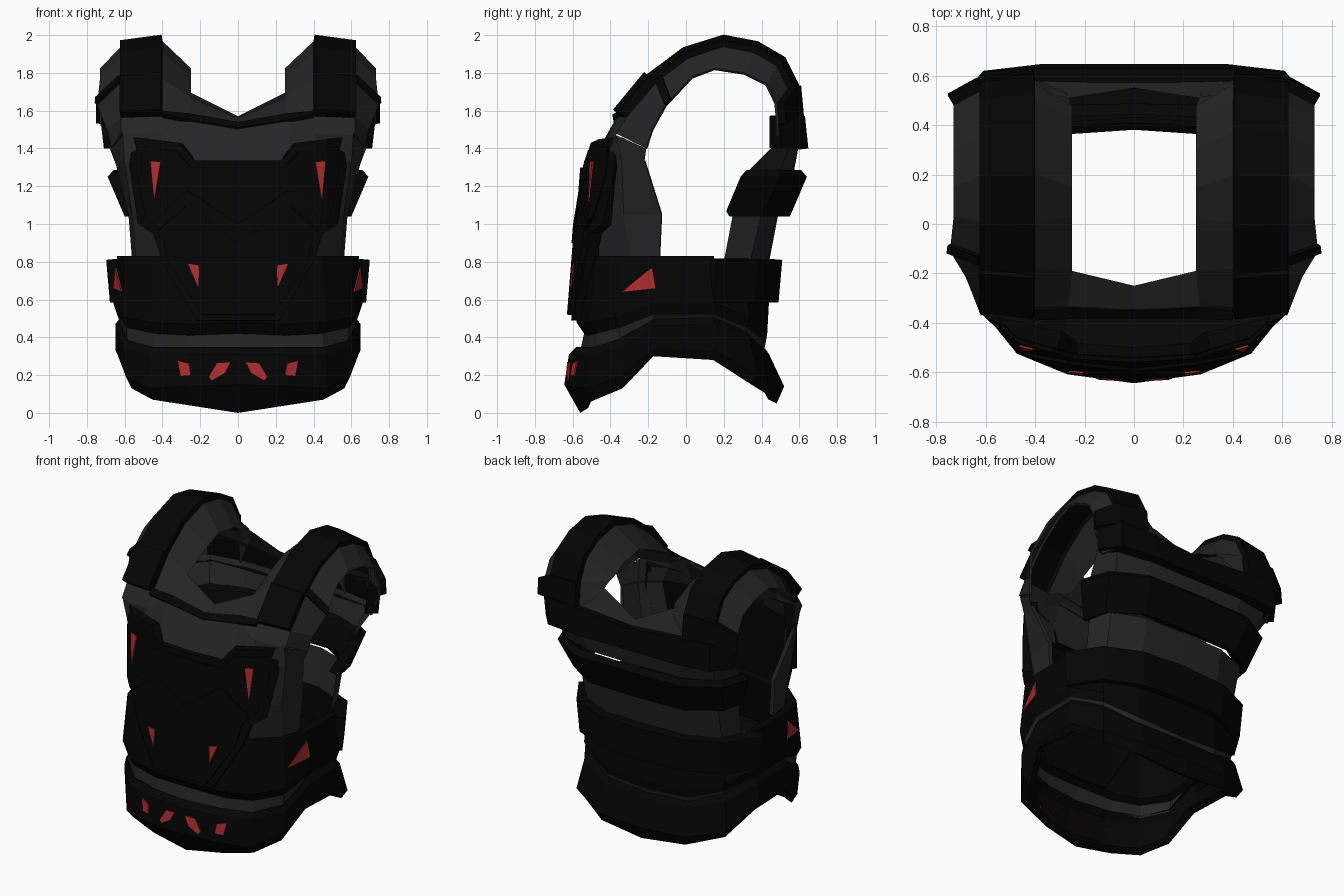
import bpy, bmesh
from mathutils import Vector

if "Cube" in bpy.data.objects:
    bpy.data.objects.remove(bpy.data.objects["Cube"])


def material(name, rgb):
    m = bpy.data.materials.new(name)
    m.diffuse_color = (*rgb, 1)
    m.use_nodes = True
    m.node_tree.nodes["Principled BSDF"].inputs["Base Color"].default_value = m.diffuse_color
    return m


GREY = material("dark_grey", (0.018, 0.018, 0.019))
BLACK = material("black", (0.0012, 0.0012, 0.0013))
RED = material("red", (0.4, 0.026, 0.028))


def finish(name, bm, mat, rim=0, lift=0):
    """Half sheet -> lifted along normals, given an inward rim, mirrored."""
    bm.normal_update()
    normals = {v: v.normal.copy() for v in bm.verts}
    for v in bm.verts:
        if abs(v.co.x) < 1e-4:
            normals[v].x = 0
        v.co += normals[v] * lift
    if rim:
        border = [e for e in bm.edges if e.is_boundary
                  and max(abs(v.co.x) for v in e.verts) > 1e-4]
        ends = {v for e in border for v in e.verts}
        inner = {v: bm.verts.new(v.co - normals[v] * rim) for v in ends}
        for e in border:
            a, b = (l.vert for l in (e.link_loops[0], e.link_loops[0].link_loop_next))
            bm.faces.new((b, a, inner[a], inner[b]))
    me = bpy.data.meshes.new(name)
    bm.to_mesh(me)
    bm.free()
    ob = bpy.data.objects.new(name, me)
    bpy.context.collection.objects.link(ob)
    me.materials.append(mat)
    ob.modifiers.new("mirror", 'MIRROR')
    return ob


def loft(name, rows, mat, rim=0, lift=0):
    """Quad grid through rows of points (bottom to top, outward facing)."""
    bm = bmesh.new()
    vs = [[bm.verts.new(p) for p in r] for r in rows]
    for a, b in zip(vs, vs[1:]):
        for i in range(len(a) - 1):
            bm.faces.new((a[i], a[i + 1], b[i + 1], b[i]))
    return finish(name, bm, mat, rim, lift)


def level(z, *xy):
    return [(x, y, z) for x, y in xy]


# Waist outline from front centre round to back centre
WAIST = [(0, -.5), (.25, -.48), (.43, -.435), (.555, -.33), (.6, -.17),
         (.6, .14), (.5, .3), (.3, .39), (0, .41)]


def wrap(name, levels, mat, rim=0, first=0, last=8):
    """Band round the waist; each level is (offset, z), single or per column."""
    rows = []
    for off, zs in levels:
        row = []
        for i in range(first, last + 1):
            a, b = Vector(WAIST[max(i - 1, 0)]), Vector(WAIST[min(i + 1, 8)])
            t = (b - a).normalized()
            o = off[i] if isinstance(off, list) else off
            z = zs[i] if isinstance(zs, list) else zs
            x, y = WAIST[i][0] + t.y * o, WAIST[i][1] - t.x * o
            row.append((x if WAIST[i][0] else 0, y, z))
        rows.append(row)
    return loft(name, rows, mat, rim)


# Waist: upper belt, raised rear belt, grey gap, flared lower belt
belt_low = [.42, .41, .42, .45, .52, .52, .45, .38, .36]
belt_top = [.35, .35, .35, .39, .5, .51, .43, .35, .34]
low_off = [.04, .04, .04, .04, .04, .04, .03, .02, .01]
gap_off = [.06, .05, .045, .035, .01, .01, .01, .005, 0]
belt_off = [.08, .08, .08, .07, .06, .06, .05, .03, .02]
belt_mid = [z + .06 for z in belt_low]
wrap("waist_gap", [(gap_off, [z - .02 for z in belt_top]), (low_off, belt_low)], GREY)
wrap("upper_belt", [(low_off, belt_low), (belt_off, belt_mid), (.04, .83)], BLACK, .05, 0, 5)
wrap("rear_waist", [(low_off, belt_low), (belt_off, belt_mid), (.03, .6)], BLACK, 0, 5)
wrap("rear_belt", [(.08, .585), (.1, .81)], BLACK, .08, 5)
wrap("lower_belt", [
    ([.06, .06, .05, .01, .03, .02, .06, .07, .07], [0, .04, .07, .13, .3, .28, .15, .08, .05]),
    ([.145, .13, .1, .045, .05, .05, .1, .11, .11], [.15, .14, .13, .19, .34, .33, .2, .15, .14]),
    ([.12, .11, .08, .06, .05, .05, .05, .04, .03], [.31, .31, .31, .34, .46, .47, .39, .32, .31]),
    ([.08, .07, .06, .05, .02, .02, .02, .01, .01], belt_top)], BLACK, .05)

# Chest shell beside and above the chest plate
brow = level(1.33, (0, -.5), (.28, -.48), (.48, -.43), (.6, -.34), (.65, -.22))
neck = [(0, -.36, 1.53), (.27, -.37, 1.56), (.4, -.4, 1.48), (.61, -.37, 1.47), (.67, -.21, 1.4)]
loft("chest_side", [
    level(.8, (.4, -.46), (.54, -.29), (.56, -.14)),
    level(1.05, (.44, -.46), (.56, -.33), (.58, -.13)),
    brow[2:]], GREY, .025)
loft("upper_chest", [brow, neck], GREY)
loft("neck_lip", [neck[:2], [(0, -.25, 1.56), (.25, -.19, 1.67)]], GREY)
loft("neck_trim", [[(0, -.385, 1.51), (.25, -.385, 1.55), (.4, -.39, 1.58)],
     [(0, -.35, 1.54), (.25, -.34, 1.585), (.4, -.35, 1.6)]], BLACK, .02)

# Back shell strips between the raised bands
loft("lower_back", [
    level(.8, (.56, .2), (.51, .34), (.3, .43), (0, .44)),
    level(1.06, (.57, .25), (.52, .4), (.3, .48), (0, .49))], GREY)
loft("middle_back", [
    level(1.27, (.63, .32), (.56, .49), (.35, .56), (0, .57)),
    level(1.43, (.69, .48), (.6, .56), (.37, .6), (0, .6))], GREY)
loft("upper_back", [
    [(.71, .5, 1.54), (.6, .58, 1.54), (.37, .59, 1.54), (0, .58, 1.52)],
    [(.72, .49, 1.6), (.6, .57, 1.6), (.26, .51, 1.7), (0, .55, 1.57)]], GREY)
loft("middle_back_band", [
    level(1.04, (.6, .23), (.57, .4), (.36, .54), (0, .55)),
    level(1.25, (.69, .31), (.62, .5), (.4, .63), (0, .64)),
    level(1.285, (.66, .32), (.6, .48), (.38, .6), (0, .61))], BLACK, .07)
loft("upper_back_band", [
    level(1.4, (.71, .5), (.61, .62), (.37, .648), (0, .648)),
    [(.73, .5, 1.57), (.61, .615, 1.58), (.37, .63, 1.57), (0, .63, 1.54)]], BLACK, .085)

# Shoulder arches: crest line, outer edge line and neck-side edge
CREST = [(-.4, 1.48), (-.345, 1.57), (-.18, 1.77), (0, 1.905), (.2, 1.968),
         (.37, 1.935), (.5, 1.86), (.565, 1.73), (.58, 1.57), (.59, 1.4)]
EDGE = [(-.21, 1.4), (-.18, 1.5), (-.11, 1.63), (.03, 1.78), (.15, 1.825),
        (.31, 1.8), (.43, 1.74), (.48, 1.64), (.49, 1.53), (.49, 1.38)]
OUT = [.67, .695, .745, .73, .73, .73, .73, .73, .73, .67]
NECK = {0: (.27, -.37, 1.56), 1: (.26, -.3, 1.6), 2: (.25, -.19, 1.67),
        7: (.25, .475, 1.73), 8: (.27, .53, 1.67), 9: (.33, .57, 1.55)}
centre = Vector((.15, 1.45))
arch = []
for i, (c, e, out) in enumerate(zip(CREST, EDGE, OUT)):
    drop = Vector(c) + (centre - Vector(c)).normalized() * .03
    arch.append([NECK.get(i, (.25, *e)), (.4, *c), (.62, *drop), (out, *e)])
loft("shoulder_inner", [r[:2] for r in arch], GREY)
loft("shoulder_outer", [r[2:] for r in arch], GREY, .015)
loft("shoulder_front", [neck[2:4], [r for r in arch[1][1:3]]], GREY)
loft("shoulder_strap", [r[1:3] for r in arch[1:9]], BLACK, .035, .035)
loft("front_strap_pad", [r[1:3] for r in arch[1:3]], BLACK, .05, .055)
step = [Vector(a).lerp(Vector(b), .22) for a, b in zip(arch[2], arch[3])]
loft("front_shoulder_trim", [arch[2][2:], step[2:]], BLACK, .025, .02)
loft("rear_strap_pad", [r[1:] for r in arch[7:9]], BLACK, .045, .045)


# Layered chest plates: flat outline folded at vertical creases
FOLD = [(0, -.6), (.26, -.585), (.47, -.53), (.6, -.41)]


def plate(name, outline, lift, rim):
    bm = bmesh.new()
    bm.faces.new([bm.verts.new((x, 0, z)) for x, z in outline])
    for x, _ in FOLD[1:3]:
        bmesh.ops.bisect_plane(bm, geom=bm.verts[:] + bm.edges[:] + bm.faces[:],
                               plane_co=(x, 0, 0), plane_no=(1, 0, 0))
    for v in bm.verts:
        for (x0, y0), (x1, y1) in zip(FOLD, FOLD[1:]):
            if x0 - 1e-4 <= v.co.x <= x1 + 1e-4:
                v.co.y = y0 + (y1 - y0) * (v.co.x - x0) / (x1 - x0)
        v.co.y += (v.co.z - .9) * .08 - lift
    bm.normal_update()
    for f in bm.faces:
        if f.normal.y > 0:
            f.normal_flip()
    return finish(name, bm, BLACK, rim)


plate("chest_plate_base", [(0, 1.335), (.23, 1.335), (.31, 1.43), (.56, 1.46), (.575, 1.3), (.53, 1.0),
      (.45, .95), (.4, .8), (.22, .49), (0, .49)], -.025, .07)
plate("chest_plate_upper", [(0, 1.3), (.25, 1.3), (.33, 1.39), (.54, 1.41), (.54, 1.28), (.49, 1.04),
      (.43, .98), (.27, 1.14), (0, .95)], -.008, .017)
plate("chest_plate_chevron", [(0, 1.0), (.27, 1.18), (.45, 1.02), (.42, .97), (.27, 1.1), (0, .9)],
      .006, .015)
plate("belly_plate", [(0, .93), (.27, 1.12), (.41, .97), (.37, .8), (.19, .52), (0, .52)], 0, .025)


# Red inlays dropped onto the surfaces by ray casting
def inlay(name, pts, side=False):
    bpy.context.view_layer.update()
    dg = bpy.context.evaluated_depsgraph_get()
    way = Vector((-1, 0, 0)) if side else Vector((0, 1, 0))
    bm = bmesh.new()
    vs = []
    for u, z in pts:
        start = Vector((2, u, z)) if side else Vector((u, -2, z))
        hit = bpy.context.scene.ray_cast(dg, start, way)
        vs.append(bm.verts.new(hit[1] - way * .008))
    f = bm.faces.new(vs)
    bm.normal_update()
    if f.normal.dot(way) > 0:
        f.normal_flip()
    bmesh.ops.poke(bm, faces=[f])
    finish(name, bm, RED, .01)


inlay("chest_inlay", [(.41, 1.33), (.465, 1.335), (.445, 1.12)])
inlay("belly_inlay", [(.205, .78), (.265, .79), (.21, .665)])
inlay("belt_inlay_inner", [(.04, .27), (.11, .265), (.155, .19), (.14, .17), (.07, .21)])
inlay("belt_inlay_outer", [(.25, .2), (.305, .195), (.32, .275), (.26, .26)])
inlay("side_inlay", [(-.34, .64), (-.18, .77), (-.16, .66)], True)
